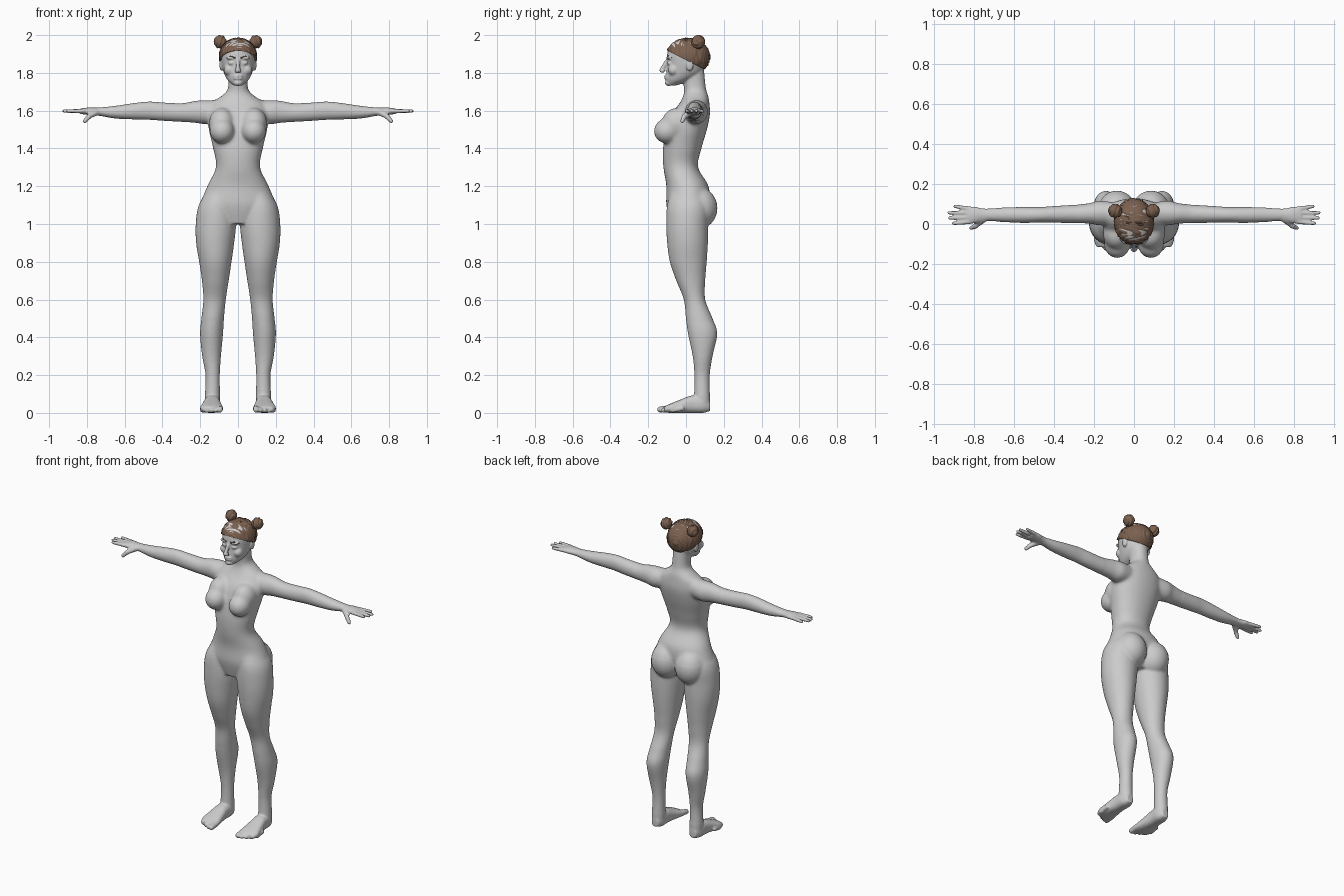
import bpy, bmesh, math
from mathutils import Vector, Matrix

cube = bpy.data.objects.get("Cube")
if cube:
    bpy.data.objects.remove(cube)


def material(name, color):
    m = bpy.data.materials.new(name)
    m.use_nodes = True
    m.diffuse_color = (*color, 1)
    m.node_tree.nodes["Principled BSDF"].inputs["Base Color"].default_value = (*color, 1)
    return m


GREY = material("plain grey", (.6, .6, .6))
BROWN = material("hair brown", (.2, .12, .08))


def add_object(name, bm, mat):
    bmesh.ops.recalc_face_normals(bm, faces=bm.faces)
    mesh = bpy.data.meshes.new(name)
    bm.to_mesh(mesh)
    bm.free()
    mesh.materials.append(mat)
    mesh.shade_smooth()
    obj = bpy.data.objects.new(name, mesh)
    bpy.context.collection.objects.link(obj)
    return obj


def spline(a, b, c, d, t):
    return .5 * (2 * b + (c - a) * t + (2 * a - 5 * b + 4 * c - d) * t * t
                 + (3 * b - a - 3 * c + d) * t ** 3)


def loft(bm, axis, rows, power=1.0, sides=32, steps=5):
    """Skin smooth oval sections: position, two centres, two radii."""
    pts = [rows[0]] + rows + [rows[-1]]
    sections = [[spline(*v, k / steps) for v in zip(*pts[i:i + 4])]
                for i in range(len(rows) - 1) for k in range(steps)]
    sections.append(rows[-1])
    rings = []
    for t, cu, cv, ru, rv in sections:
        ring = []
        for k in range(sides):
            c, s = (f(math.tau * k / sides) for f in (math.cos, math.sin))
            co = [cu + ru * math.copysign(abs(c) ** power, c),
                  cv + rv * math.copysign(abs(s) ** power, s)]
            co.insert(axis, t)
            ring.append(bm.verts.new(co))
        rings.append(ring)
    for a, b in zip(rings, rings[1:]):
        for k in range(sides):
            j = (k + 1) % sides
            bm.faces.new((a[k], a[j], b[j], b[k]))
    bm.faces.new(rings[0])
    bm.faces.new(rings[-1])


def ball(bm, center, radii, u=24, v=16):
    mat = Matrix.Translation(center) @ Matrix.Diagonal((*radii, 1))
    return bmesh.ops.create_uvsphere(bm, u_segments=u, v_segments=v, radius=1, matrix=mat)["verts"]


def chain(bm, start, end, r0, r1, count=12):
    """Tapered rounded rod made of overlapping balls."""
    a, b = Vector(start), Vector(end)
    for i in range(count + 1):
        t = i / count
        ball(bm, a.lerp(b, t), [r0 + (r1 - r0) * t] * 3, 12, 8)


def mirror_x(bm):
    geom = bm.verts[:] + bm.edges[:] + bm.faces[:]
    dup = bmesh.ops.duplicate(bm, geom=geom)["geom"]
    for v in (g for g in dup if isinstance(g, bmesh.types.BMVert)):
        v.co.x = -v.co.x
    bmesh.ops.reverse_faces(bm, faces=[g for g in dup if isinstance(g, bmesh.types.BMFace)])


body = bmesh.new()
# Leg
loft(body, 2, [(1.2, .09, .01, .06, .08), (1.1, .113, .01, .095, .11), (1, .117, .006, .107, .111),
               (.9, .121, .008, .101, .108), (.8, .12, .012, .086, .098), (.7, .12, .025, .071, .077),
               (.6, .124, .045, .06, .057), (.5, .134, .07, .06, .071), (.42, .14, .088, .061, .078),
               (.3, .14, .088, .05, .053), (.2, .134, .085, .038, .041), (.1, .135, .085, .04, .042),
               (.03, .135, .085, .038, .044)])
# Foot and toes
loft(body, 1, [(.128, .135, .035, .022, .025), (.09, .135, .045, .04, .045), (.03, .137, .046, .043, .046),
               (-.03, .139, .035, .052, .035), (-.08, .14, .025, .06, .025), (-.115, .136, .018, .05, .016)], .8)
for i in range(5):
    x, y, r = .096 + .023 * i, -.136 + .008 * i * i / 2, .018 if i == 0 else .014
    chain(body, (x, y + .05, .024), (x, y, r), r, r - .001, 6)
# Arm and palm
loft(body, 0, [(.08, .055, 1.6, .05, .055), (.17, .055, 1.592, .062, .064), (.22, .053, 1.594, .052, .06),
               (.3, .05, 1.59, .046, .05), (.4, .048, 1.595, .042, .049), (.47, .046, 1.6, .039, .049),
               (.55, .045, 1.597, .04, .044), (.65, .046, 1.592, .037, .034), (.74, .046, 1.595, .031, .022),
               (.79, .045, 1.597, .041, .02), (.835, .044, 1.597, .044, .014)])
# Fingers and thumb
for base, tip_x, tip_y in ((.011, .9, .003), (.033, .92, .03), (.055, .922, .056), (.076, .893, .088)):
    chain(body, (.82, base, 1.598), (tip_x, tip_y, 1.598), .0125, .0095, 16)
chain(body, (.75, .025, 1.592), (.79, -.01, 1.568), .019, .014)
chain(body, (.79, -.01, 1.568), (.812, -.02, 1.544), .014, .011)
# Chest, seat and shoulder masses
ball(body, (.084, -.1, 1.492), (.066, .071, .067))
ball(body, (.085, -.05, 1.53), (.07, .08, .085))
ball(body, (.085, .07, 1.085), (.095, .097, .11))
# Eyelids, brow ridge, cheek and ear
ball(body, (.034, -.088, 1.852), (.019, .013, .01))
ball(body, (.034, -.088, 1.879), (.03, .015, .009))
ball(body, (.045, -.065, 1.815), (.03, .03, .03))
ball(body, (.088, .02, 1.842), (.01, .02, .032))
ball(body, (.009, -.124, 1.809), (.01, .012, .009))
mirror_x(body)
# Torso and neck
loft(body, 2, [(1, 0, 0, .1, .08), (1.1, 0, .008, .19, .112), (1.2, 0, .008, .163, .112),
               (1.3, 0, -.028, .117, .092), (1.4, 0, -.02, .132, .102), (1.5, 0, .003, .155, .108),
               (1.58, 0, .025, .16, .102), (1.64, 0, .045, .14, .079), (1.68, 0, .052, .085, .066),
               (1.72, 0, .047, .053, .058), (1.82, 0, .035, .052, .06)], .93)
# Head, nose, lips and chin
loft(body, 2, [(1.733, 0, -.075, .022, .022), (1.76, 0, -.04, .054, .064), (1.8, 0, -.01, .075, .093),
               (1.85, 0, 0, .086, .099), (1.9, 0, .008, .09, .108), (1.95, 0, .008, .075, .09),
               (1.975, 0, .01, .04, .05)])
chain(body, (0, -.1, 1.868), (0, -.129, 1.814), .009, .013)
for z in (1.77, 1.783):
    ball(body, (0, -.1, z), (.027, .016, .007))
ball(body, (0, -.093, 1.747), (.024, .019, .017))

# Merge the masses into one skin
shell = add_object("body", body, GREY)
remesh = shell.modifiers.new("merge", "REMESH")
remesh.mode = "VOXEL"
remesh.voxel_size = .0055
graph = bpy.context.evaluated_depsgraph_get()
merged = bpy.data.meshes.new_from_object(shell.evaluated_get(graph))
shell.modifiers.clear()
skin = bmesh.new()
skin.from_mesh(merged)


def soften(test, passes):
    verts = [v for v in skin.verts if test(v.co)]
    for _ in range(passes):
        bmesh.ops.smooth_vert(skin, verts=verts, factor=.5, use_axis_x=True,
                              use_axis_y=True, use_axis_z=True)


soften(lambda c: True, 2)
soften(lambda c: .1 < c.z < 1.72 and abs(c.x) < .78, 8)
soften(lambda c: 1.12 < c.z < 1.7 and abs(c.x) < .3, 14)
skin.to_mesh(shell.data)
skin.free()
shell.data.materials.clear()
shell.data.materials.append(GREY)
shell.data.shade_smooth()

# Braided hair cap, trimmed along the hairline
hair = bmesh.new()
center = Vector((0, .01, 1.885))
for v in ball(hair, center, (.1, .118, .1), 128, 64):
    d = v.co - center
    wave = math.sin(90 * d.x + 25 * math.sin(28 * d.y)) * math.sin(70 * d.y + 60 * d.z)
    v.co = center + d * (1 + .03 * wave)
bmesh.ops.bisect_plane(hair, geom=hair.verts[:] + hair.edges[:] + hair.faces[:],
                       plane_co=(0, 0, 1.868), plane_no=(0, .5, 1), clear_inner=True)
bmesh.ops.holes_fill(hair, edges=[e for e in hair.edges if e.is_boundary])
add_object("hair_cap", hair, BROWN)

# Coiled buns and brows
for side, s in (("left", 1), ("right", -1)):
    bun = bmesh.new()
    hub = Vector((.094 * s, .065, 1.964))
    for v in ball(bun, hub, (.033, .035, .035), 64, 40):
        d = v.co - hub
        v.co = hub + d * (1 + .06 * math.sin(3 * math.atan2(d.y, d.z) + 300 * s * d.x))
    add_object(side + "_bun", bun, BROWN)
    brow = bmesh.new()
    chain(brow, (.016 * s, -.1, 1.88), (.04 * s, -.094, 1.888), .004, .004)
    chain(brow, (.04 * s, -.094, 1.888), (.06 * s, -.076, 1.88), .004, .002)
    add_object(side + "_brow", brow, BROWN)
